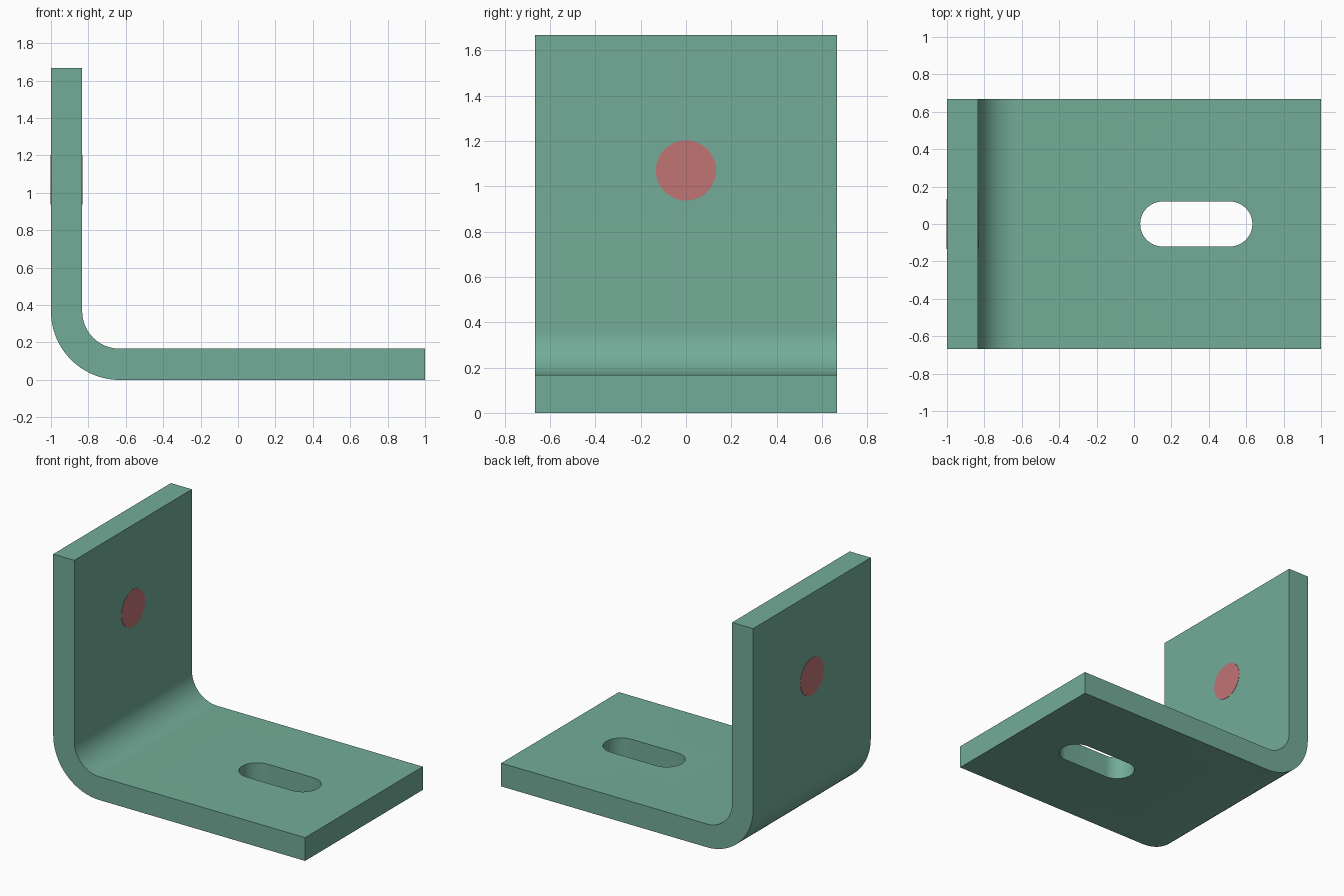
import bpy, bmesh, math

if "Cube" in bpy.data.objects:
    bpy.data.objects.remove(bpy.data.objects["Cube"])

T, H, W = 0.167, 1.667, 0.667      # plate thickness, height, half width
R_OUT, R_IN = 0.367, 0.2           # bend radii
CX, CZ = -1 + R_OUT, R_OUT         # bend centre


def material(name, colour):
    m = bpy.data.materials.new(name)
    m.diffuse_color = (*colour, 1)
    m.use_nodes = True
    m.node_tree.nodes["Principled BSDF"].inputs["Base Color"].default_value = m.diffuse_color
    return m


green = material("sage green", (0.171, 0.413, 0.314))
red = material("dusty red", (0.533, 0.174, 0.174))


def arc(cx, cy, r, a0, a1, n):
    """Points on an arc, angles in degrees."""
    angles = [math.radians(a0 + (a1 - a0) * i / n) for i in range(n + 1)]
    return [(cx + r * math.cos(a), cy + r * math.sin(a)) for a in angles]


def extrude(name, points, direction, mat):
    """Close the outline as a face and extrude it into a solid."""
    bm = bmesh.new()
    face = bm.faces.new([bm.verts.new(p) for p in points])
    top = bmesh.ops.extrude_face_region(bm, geom=[face])["geom"]
    verts = [g for g in top if isinstance(g, bmesh.types.BMVert)]
    bmesh.ops.translate(bm, verts=verts, vec=direction)
    bmesh.ops.recalc_face_normals(bm, faces=bm.faces)
    mesh = bpy.data.meshes.new(name)
    bm.to_mesh(mesh)
    bm.free()
    mesh.materials.append(mat)
    obj = bpy.data.objects.new(name, mesh)
    bpy.context.collection.objects.link(obj)
    return obj


def activate(obj):
    bpy.ops.object.select_all(action='DESELECT')
    obj.select_set(True)
    bpy.context.view_layer.objects.active = obj


# Bent plate: L profile with rounded bend
profile = [(-1, H)] + arc(CX, CZ, R_OUT, 180, 270, 24) + [(1, 0), (1, T)]
profile += arc(CX, CZ, R_IN, 270, 180, 24) + [(-1 + T, H)]
bracket = extrude("bracket", [(x, -W, z) for x, z in profile], (0, 2 * W, 0), green)

# Long slot through the base
slot = arc(0.513, 0, 0.12, -90, 90, 24) + arc(0.153, 0, 0.12, 90, 270, 24)
cutter = extrude("slot_cutter", [(x, y, -0.1) for x, y in slot], (0, 0, 0.4), green)
cutter.hide_render = True
cut = bracket.modifiers.new("slot", 'BOOLEAN')
cut.operation = 'DIFFERENCE'
cut.solver = 'EXACT'
cut.object = cutter
activate(bracket)
bpy.ops.object.modifier_apply(modifier="slot")
bpy.data.objects.remove(cutter)
bpy.ops.object.shade_smooth_by_angle(angle=math.radians(30))

# Round painted marks on both faces of the upright
circle = arc(0, 1.07, 0.133, 0, 360, 48)[:-1]
for name, x in (("outer_mark", -1), ("inner_mark", -1 + T)):
    extrude(name, [(x - 0.002, y, z) for y, z in circle], (0.004, 0, 0), red)
